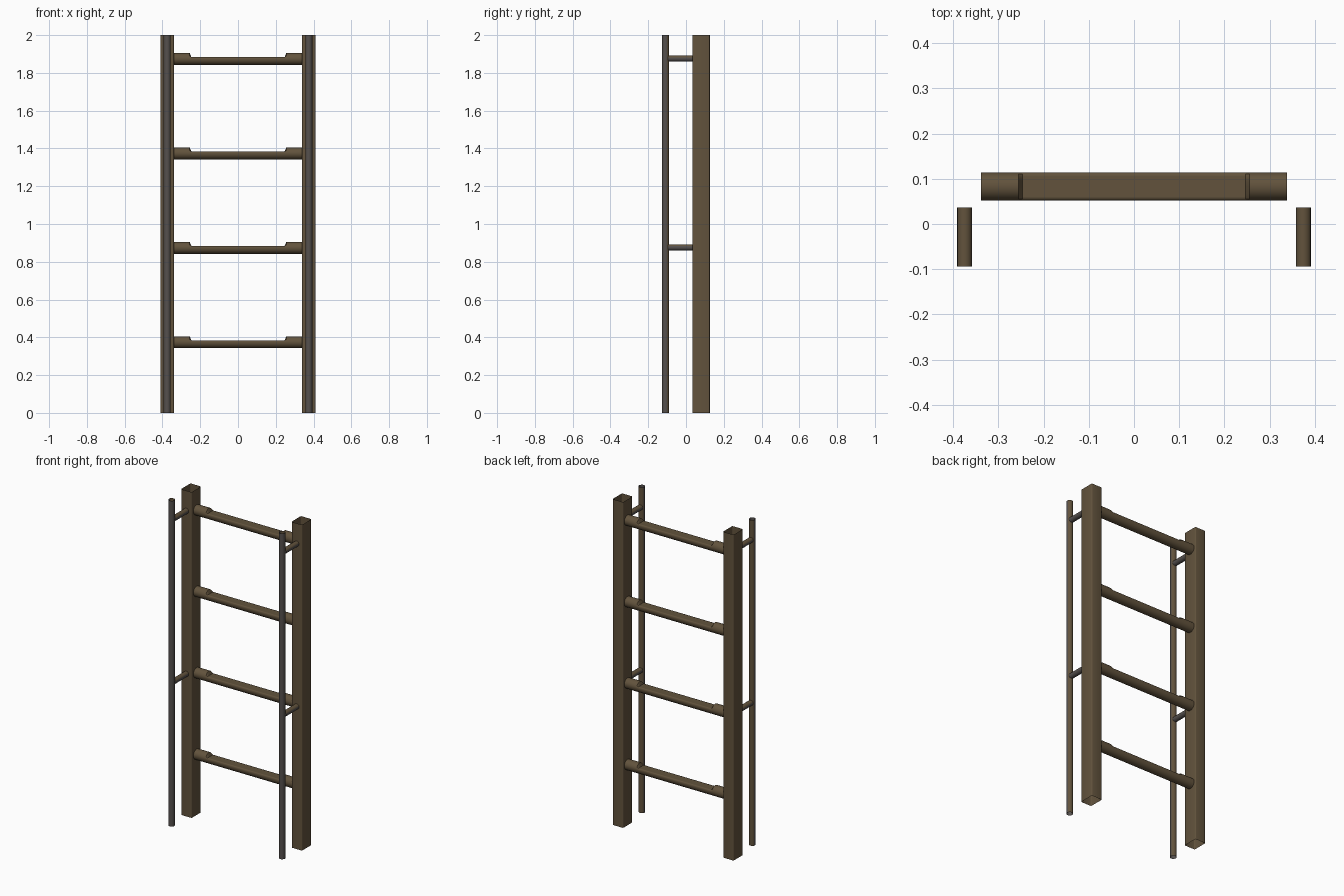
import bpy, math
from mathutils import Vector

if "Cube" in bpy.data.objects:
    bpy.data.objects.remove(bpy.data.objects["Cube"])


def material(name, rgb):
    m = bpy.data.materials.new(name)
    m.diffuse_color = (*rgb, 1)
    m.use_nodes = True
    m.node_tree.nodes["Principled BSDF"].inputs["Base Color"].default_value = m.diffuse_color
    return m


BROWN = material("rusty_brown", (0.122, 0.086, 0.046))
GREY = material("worn_grey", (0.090, 0.080, 0.075))


def loft(name, rings, mats, rule=None):
    """Open-ended tube through rings of points."""
    n = len(rings[0])
    verts = [p for r in rings for p in r]
    faces = [(k * n + i, k * n + (i + 1) % n, (k + 1) * n + (i + 1) % n, (k + 1) * n + i)
             for k in range(len(rings) - 1) for i in range(n)]
    me = bpy.data.meshes.new(name)
    me.from_pydata(verts, [], faces)
    for m in mats:
        me.materials.append(m)
    me.update()
    if rule:
        for f in me.polygons:
            f.material_index = rule(f.normal)
    ob = bpy.data.objects.new(name, me)
    bpy.context.collection.objects.link(ob)
    bpy.context.view_layer.objects.active = ob
    ob.select_set(True)
    bpy.ops.object.shade_smooth_by_angle(angle=math.radians(35))
    ob.select_set(False)
    return ob


def circle(n, r):
    return [(r * math.cos(2 * math.pi * i / n), r * math.sin(2 * math.pi * i / n)) for i in range(n)]


def rounded_rect(hx, hy, r, steps=3):
    pts = []
    for q, (sx, sy) in enumerate([(1, 1), (-1, 1), (-1, -1), (1, -1)]):
        for s in range(steps + 1):
            a = math.pi / 2 * (q + s / steps)
            pts.append((sx * (hx - r) + r * math.cos(a), sy * (hy - r) + r * math.sin(a)))
    return pts


for side, s in (("left", -1), ("right", 1)):
    cx = 0.375 * s
    # hollow square post, open at both ends
    loft(side + "_post",
         [[(cx + x, 0.08 + y, z) for x, y in rounded_rect(0.036, 0.046, 0.006)] for z in (0, 2)],
         [BROWN])
    # round guard pipe in front of the post, browner at the back
    loft(side + "_guard_pipe",
         [[(cx + x, -0.108 + y, z) for x, y in circle(16, 0.0185)] for z in (0, 2)],
         [GREY, BROWN], lambda n: 1 if n.y > 0.3 else 0)
    # short brackets joining pipe and post
    for i, z in enumerate((0.876, 1.876)):
        loft(f"{side}_bracket_{i + 1}",
             [[(cx + x, y, z + h) for x, h in circle(16, 0.0165)] for y in (0.037, -0.094)],
             [GREY, BROWN], lambda n: 1 if n.z > 0.5 else 0)

# round rungs with a flat tread cut into the middle
for i in range(4):
    zc = 0.374 + 0.5 * i
    rings = []
    for x, top in ((-0.339, 1), (-0.256, 1), (-0.247, 0.01), (0.247, 0.01), (0.256, 1), (0.339, 1)):
        rings.append([(x, 0.083 + y, zc + min(h, top)) for y, h in circle(24, 0.0315)])
    loft(f"rung_{i + 1}", rings, [BROWN])
